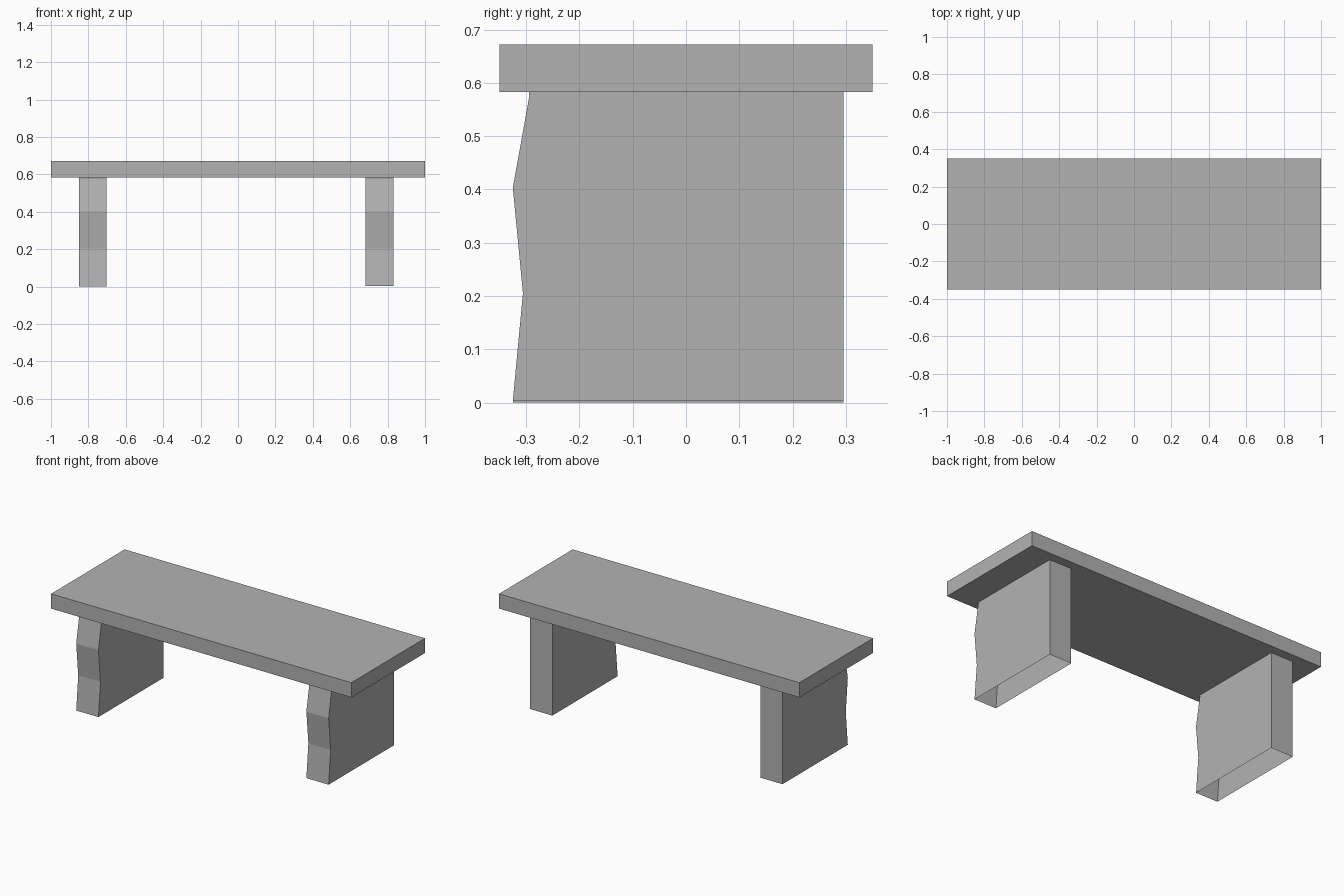
import bpy
import bmesh

cube = bpy.data.objects.get("Cube")
if cube:
    bpy.data.objects.remove(cube, do_unlink=True)

# One plain stone colour
stone = bpy.data.materials.new("grey_stone")
stone.use_nodes = True
GREY = (0.45, 0.45, 0.45, 1)
stone.diffuse_color = GREY
stone.node_tree.nodes["Principled BSDF"].inputs["Base Color"].default_value = GREY


def extrude_profile(name, profile, x0, x1, open_bottom=False):
    """Extrude a (y, z) outline along x; optionally leave the underside open."""
    bm = bmesh.new()
    face = bm.faces.new([bm.verts.new((x0, y, z)) for y, z in profile])
    result = bmesh.ops.extrude_face_region(bm, geom=[face], use_keep_orig=True)
    moved = [v for v in result["geom"] if isinstance(v, bmesh.types.BMVert)]
    bmesh.ops.translate(bm, verts=moved, vec=(x1 - x0, 0, 0))
    bmesh.ops.recalc_face_normals(bm, faces=bm.faces)
    if open_bottom:
        under = [f for f in bm.faces if f.normal.z < -0.9]
        bmesh.ops.delete(bm, geom=under, context="FACES_ONLY")
    mesh = bpy.data.meshes.new(name)
    bm.to_mesh(mesh)
    bm.free()
    mesh.materials.append(stone)
    obj = bpy.data.objects.new(name, mesh)
    bpy.context.collection.objects.link(obj)
    return obj


# Seat slab
SEAT_Z, TOP_Z, HALF_D = 0.583, 0.672, 0.35
extrude_profile("seat", [(-HALF_D, SEAT_Z), (HALF_D, SEAT_Z),
                         (HALF_D, TOP_Z), (-HALF_D, TOP_Z)], -1, 1)

# Legs: straight back, wavy front edge, open underneath
for name, x0, base in (("right_leg", -0.85, 0.0), ("left_leg", 0.683, 0.003)):
    outline = [(0.296, base), (0.296, SEAT_Z), (-0.295, SEAT_Z), (-0.294, 0.575),
               (-0.325, 0.403), (-0.306, 0.205), (-0.325, base)]
    extrude_profile(name, outline, x0, x0 + 0.148, open_bottom=True)
